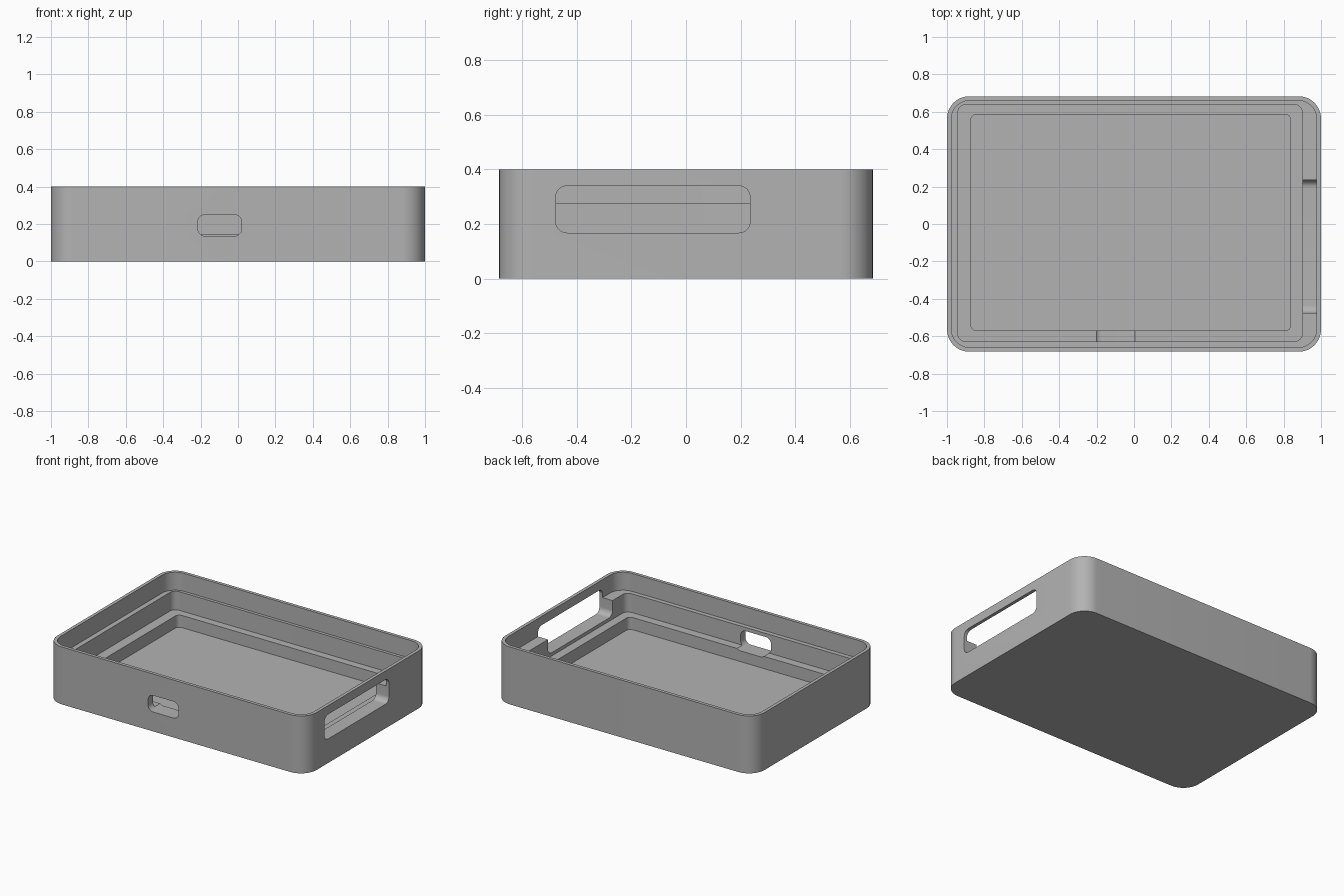
import bpy
import bmesh
from math import sin, cos, pi
from mathutils import Matrix

cube = bpy.data.objects.get("Cube")
if cube:
    bpy.data.objects.remove(cube)

grey = bpy.data.materials.new("plain grey")
grey.use_nodes = True
colour = (0.45, 0.45, 0.45, 1)
grey.diffuse_color = colour
grey.node_tree.nodes["Principled BSDF"].inputs["Base Color"].default_value = colour


def rounded_block(name, u, v, w, radius, turn=None, steps=12):
    """Rounded rectangle over ranges u and v, extruded over range w."""
    bm = bmesh.new()
    corners = [(u[1], v[1], -1, -1), (u[0], v[1], 1, -1),
               (u[0], v[0], 1, 1), (u[1], v[0], -1, 1)]
    ring = []
    for i, (a, b, sa, sb) in enumerate(corners):
        for k in range(steps + 1):
            t = (i + k / steps) * pi / 2
            ring.append(bm.verts.new((a + sa * radius + radius * cos(t),
                                      b + sb * radius + radius * sin(t), w[0])))
    base = bm.faces.new(ring)
    top = bmesh.ops.extrude_face_region(bm, geom=[base])["geom"]
    bmesh.ops.translate(bm, vec=(0, 0, w[1] - w[0]),
                        verts=[g for g in top if isinstance(g, bmesh.types.BMVert)])
    if turn:
        bm.transform(turn)
    bmesh.ops.recalc_face_normals(bm, faces=bm.faces)
    mesh = bpy.data.meshes.new(name)
    bm.to_mesh(mesh)
    bm.free()
    mesh.materials.append(grey)
    obj = bpy.data.objects.new(name, mesh)
    bpy.context.collection.objects.link(obj)
    return obj


# Outer tray body
tray = rounded_block("tray", (-1, 1), (-0.683, 0.683), (0, 0.4), 0.12)

# Axis swaps that lay the slot profiles on the walls
along_x = Matrix(((0, 0, 1, 0), (1, 0, 0, 0), (0, 1, 0, 0), (0, 0, 0, 1)))
along_y = Matrix(((1, 0, 0, 0), (0, 0, 1, 0), (0, 1, 0, 0), (0, 0, 0, 1)))

cutters = [
    # Three stepped pockets, from the rim down to the floor
    rounded_block("rim_pocket", (-0.977, 0.977), (-0.66, 0.66), (0.275, 0.6), 0.1),
    rounded_block("middle_pocket", (-0.942, 0.9), (-0.629, 0.639), (0.145, 0.6), 0.045),
    rounded_block("floor_pocket", (-0.872, 0.838), (-0.57, 0.586), (0.06, 0.6), 0.03),
    # Long slot in the side wall and small port in the front wall
    rounded_block("side_slot", (-0.476, 0.234), (0.168, 0.339), (0.8, 1.1), 0.04, along_x),
    rounded_block("front_port", (-0.215, 0.02), (0.135, 0.25), (-0.8, -0.5), 0.04, along_y),
]

bpy.ops.object.select_all(action="DESELECT")
bpy.context.view_layer.objects.active = tray
tray.select_set(True)
for cutter in cutters:
    cutter.hide_render = True
    cut = tray.modifiers.new(cutter.name, "BOOLEAN")
    cut.operation = "DIFFERENCE"
    cut.solver = "EXACT"
    cut.object = cutter
    bpy.ops.object.modifier_apply(modifier=cut.name)
    bpy.data.objects.remove(cutter)

bpy.ops.object.shade_smooth_by_angle()
